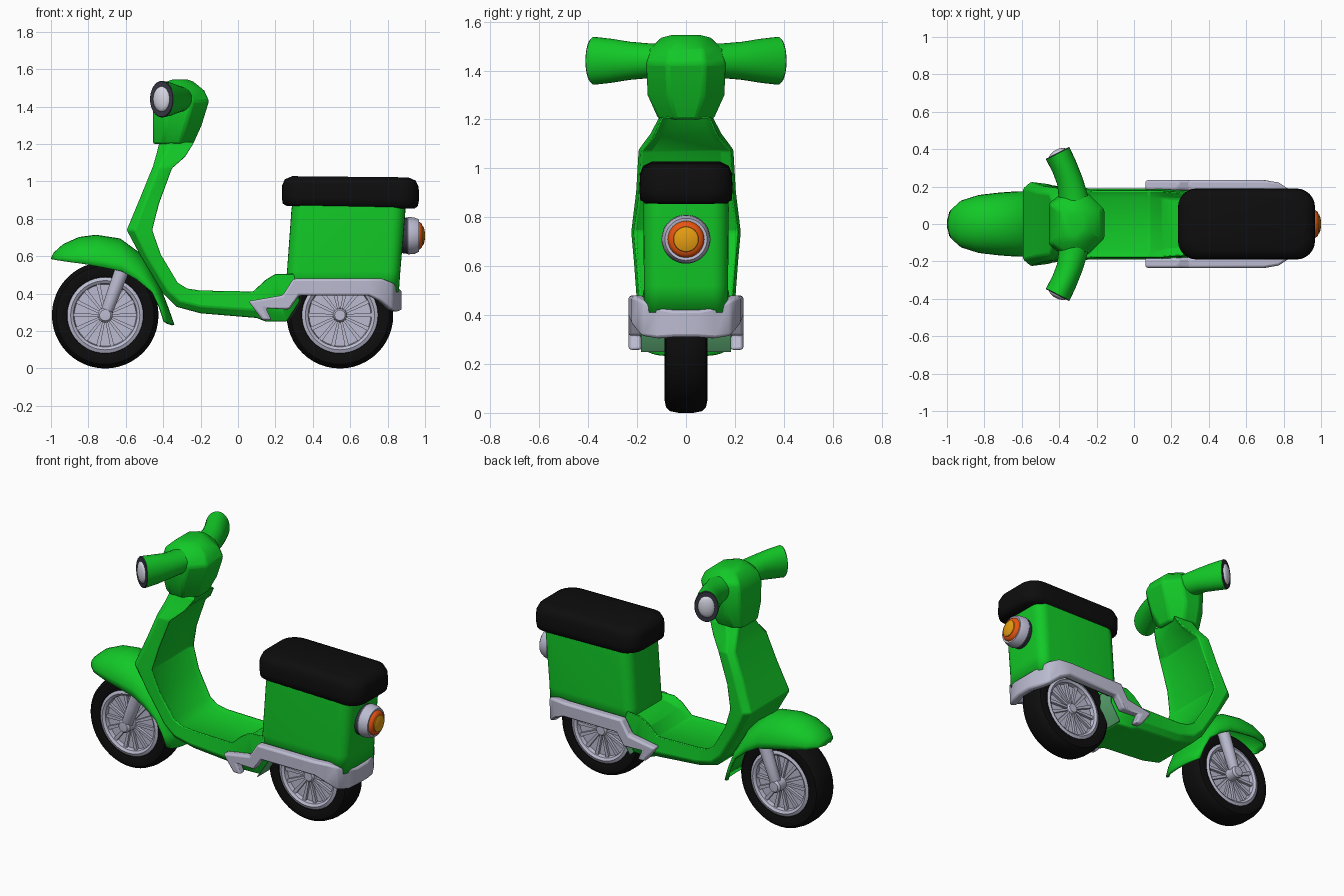
import bpy, bmesh, math
from mathutils import Vector

if "Cube" in bpy.data.objects:
    bpy.data.objects.remove(bpy.data.objects["Cube"])

def mat(name, r, g, b):
    m = bpy.data.materials.new(name)
    m.diffuse_color = (r, g, b, 1)
    m.use_nodes = True
    m.node_tree.nodes["Principled BSDF"].inputs["Base Color"].default_value = m.diffuse_color
    return m

GREEN = mat("green paint", 0.006, 0.58, 0.02)
PALE = mat("pale green panel", 0.10, 0.38, 0.16)
BLACK = mat("black rubber", 0.004, 0.004, 0.004)
DARK = mat("dark grey", 0.035, 0.037, 0.055)
CHROME = mat("lavender grey metal", 0.50, 0.50, 0.64)
WHITE = mat("pale glass", 0.68, 0.68, 0.78)
RED = mat("orange red lens", 0.80, 0.09, 0.005)
AMBER = mat("amber lens", 0.85, 0.36, 0.006)

def loft(name, sections, material, caps=(True, True), wrap=False, closed=True,
         bevel=0, thick=0, angle=35):
    """Skin a list of equal-length point loops."""
    bm = bmesh.new()
    rows = [[bm.verts.new(p) for p in s] for s in sections]
    n = len(rows[0])
    for i in range(len(rows) if wrap else len(rows) - 1):
        a, b = rows[i], rows[(i + 1) % len(rows)]
        for j in range(n if closed else n - 1):
            k = (j + 1) % n
            bm.faces.new((a[j], a[k], b[k], b[j]))
    if closed and not wrap:
        if caps[0]:
            bm.faces.new(rows[0])
        if caps[1]:
            bm.faces.new(rows[-1])
    bmesh.ops.remove_doubles(bm, verts=bm.verts, dist=1e-5)
    bmesh.ops.recalc_face_normals(bm, faces=bm.faces)
    me = bpy.data.meshes.new(name)
    bm.to_mesh(me)
    bm.free()
    me.materials.append(material)
    ob = bpy.data.objects.new(name, me)
    bpy.context.collection.objects.link(ob)
    if thick:
        md = ob.modifiers.new("shell", 'SOLIDIFY')
        md.thickness = thick
    if bevel:
        md = ob.modifiers.new("soft edges", 'BEVEL')
        md.width, md.segments, md.limit_method = bevel, 2, 'ANGLE'
    bpy.ops.object.select_all(action='DESELECT')
    ob.select_set(True)
    bpy.context.view_layer.objects.active = ob
    bpy.ops.object.shade_smooth_by_angle(angle=math.radians(angle))
    return ob

def lathe(name, profile, origin, axis, material, closed=False, n=48):
    """Spin a (radius, distance along axis) profile."""
    o, d = Vector(origin), Vector(axis).normalized()
    u = d.orthogonal().normalized()
    v = d.cross(u)
    rows = []
    for i in range(n):
        a = 2 * math.pi * i / n
        rows.append([o + d * t + (u * math.cos(a) + v * math.sin(a)) * r for r, t in profile])
    return loft(name, rows, material, wrap=True, closed=closed)

def rounded(x0, x1, w, r, z, slope=0, n=6):
    """Rounded rectangle in plan."""
    pts = []
    for cx, cy, a0 in ((x1 - r, w - r, 0), (x0 + r, w - r, 90),
                       (x0 + r, r - w, 180), (x1 - r, r - w, 270)):
        for i in range(n + 1):
            a = math.radians(a0 + 90 * i / n)
            x = cx + r * math.cos(a)
            pts.append((x, cy + r * math.sin(a), z + slope * (x - 0.6)))
    return pts

# Leg shield, floor and step: one ribbon of (front/under, back/top, half width)
stations = [((-.42, 1.21), (-.23, 1.21), .11), ((-.435, 1.15), (-.28, 1.13), .145),
            ((-.455, 1.08), (-.35, 1.07), .195), ((-.52, .92), (-.42, .88), .205),
            ((-.595, .74), (-.455, .74), .225), ((-.52, .60), (-.41, .61), .213),
            ((-.40, .40), (-.32, .46), .20), ((-.33, .33), (-.27, .43), .195),
            ((-.20, .295), (-.20, .42), .19), ((.10, .27), (.08, .415), .19),
            ((.15, .25), (.15, .48), .19), ((.26, .25), (.20, .51), .185),
            ((.33, .36), (.30, .51), .18)]
secs = []
for f, b, w in stations:
    def at(t, y):
        return (f[0] + (b[0] - f[0]) * t, y, f[1] + (b[1] - f[1]) * t)
    half = [(0, w - .035), (.3, w), (1, w - .012), (.86, w - .05)]
    secs.append([at(t, y) for t, y in half] + [at(t, -y) for t, y in reversed(half)])
loft("leg_shield_and_floor", secs, GREEN, bevel=.008)
loft("wheel_well_panel", [[(.268, y, .25), (.338, y, .36), (.338, y, .45), (.333, y, .45),
     (.333, y, .36), (.263, y, .25)] for y in (-.185, .185)], PALE)

# Seat box, open beneath for the rear wheel
loft("seat_box", [rounded(.25, .86, .172, .06, .41), rounded(.262, .868, .172, .065, .52),
     rounded(.285, .895, .175, .07, .84), rounded(.29, .895, .172, .07, .885)],
     GREEN, caps=(False, True), thick=.015)

# Seat cushion
loft("seat", [rounded(.26, .945, .165, .09, .862, -.02), rounded(.238, .962, .187, .10, .876, -.02),
     rounded(.235, .968, .19, .10, .91, -.02), rounded(.236, .966, .188, .10, .975, -.012),
     rounded(.25, .95, .175, .095, 1.008, -.01), rounded(.29, .91, .14, .09, 1.025, -.01)],
     BLACK, angle=60)

# Steering head
def head_loop(x0, x1, w, z):
    c = min(.085, w * .6)
    return [(x1, w - c, z), (x1 - c, w, z), (x0 + c * .8, w, z), (x0, w - c * .6, z),
            (x0, c * .6 - w, z), (x0 + c * .8, -w, z), (x1 - c, -w, z), (x1, c - w, z)]
loft("steering_head", [head_loop(-.455, -.24, .112, 1.2), head_loop(-.455, -.195, .157, 1.3),
     head_loop(-.455, -.155, .162, 1.43), head_loop(-.44, -.18, .155, 1.485),
     head_loop(-.39, -.24, .10, 1.535), head_loop(-.35, -.27, .06, 1.545)],
     GREEN, bevel=.012)

# Handlebars flaring into oval ends with lamps
def oval(x, y, a, b, deg, s, scale=1, out=0):
    t = math.radians(deg)          # heading towards -x from +y
    ring = []
    for i in range(32):
        q = 2 * math.pi * i / 32
        h = a * scale * math.cos(q)
        ring.append((x - out * math.sin(t) + h * math.cos(t),
                     s * (y + out * math.cos(t) + h * math.sin(t)),
                     1.44 + b * scale * math.sin(q)))
    return ring
for s, side in ((-1, "left"), (1, "right")):
    end = (-.407, .376, .071, .098, 27, s)
    loft(side + "_handlebar", [oval(-.31, .07, .085, .07, 0, s), oval(-.325, .15, .078, .071, 6, s),
         oval(-.343, .23, .07, .078, 15, s), oval(-.372, .305, .069, .090, 24, s), oval(*end)], GREEN)
    loft(side + "_lamp_ring", [oval(*end, scale=1, out=0), oval(*end, scale=.96, out=.005)], DARK)
    loft(side + "_lamp_glass", [oval(*end, scale=.7, out=0), oval(*end, scale=.68, out=.008),
         oval(*end, scale=.5, out=.016), oval(*end, scale=.2, out=.022)], WHITE, angle=60)

# Front mudguard: arched shell of (crest, lower edge, half width)
guard = [((-1.0, .59), (-1.0, .585), .02), ((-.985, .62), (-.975, .58), .08),
         ((-.935, .665), (-.925, .572), .125), ((-.85, .703), (-.83, .56), .155),
         ((-.76, .715), (-.72, .54), .168), ((-.63, .695), (-.62, .52), .175),
         ((-.50, .60), (-.54, .475), .175), ((-.42, .45), (-.46, .41), .172),
         ((-.37, .32), (-.42, .33), .165), ((-.34, .235), (-.395, .25), .155)]
secs = []
for t, b, w in guard:
    row = []
    for i in range(17):
        a = math.pi * i / 16
        k = math.sin(a) ** .9 if 0 < i < 16 else 0
        row.append((b[0] + (t[0] - b[0]) * k, w * math.cos(a), b[1] + (t[1] - b[1]) * k))
    secs.append(row)
loft("front_mudguard", secs, GREEN, closed=False, thick=.014, angle=50)

# Metal trim around the tail: upper x,z / lower x,z / y / facing angle
trim = [(.13, .258, .18, .258, .235, 90), (.055, .36, .15, .322, .235, 90),
        (.24, .392, .275, .315, .235, 90), (.295, .48, .325, .39, .235, 90),
        (.69, .48, .70, .39, .235, 85), (.775, .48, .765, .36, .222, 65),
        (.83, .46, .825, .315, .185, 45), (.86, .432, .86, .305, .12, 20),
        (.875, .42, .875, .31, .05, 5)]
secs = []
for s in (1, -1):
    part = []
    for hx, hz, lx, lz, y, deg in trim:
        dx, dy = .045 * math.cos(math.radians(deg)), .055 * math.sin(math.radians(deg))
        part.append([(hx, s * y, hz), (lx, s * y, lz),
                     (lx - dx, s * (y - dy), lz), (hx - dx, s * (y - dy), hz)])
    secs += part if s == 1 else part[::-1]
loft("tail_trim", secs, CHROME, bevel=.012)

# Wheels
def both(half):
    return half + [(r, -t) for r, t in reversed(half)]
for x, name in ((-.71, "front"), (.545, "rear")):
    c = (x, 0, .285)
    lathe(name + "_tyre", both([(.19, .05), (.205, .078), (.235, .087), (.262, .082),
          (.278, .065), (.285, .03)]), c, (0, 1, 0), BLACK, closed=True)
    lathe(name + "_rim", both([(0, .078), (.028, .078), (.036, .068), (.038, .048), (.165, .048),
          (.17, .072), (.185, .082), (.203, .074)]), c, (0, 1, 0), CHROME)
    for i in range(14):
        a = 2 * math.pi * i / 14
        d, e = Vector((math.cos(a), 0, math.sin(a))), Vector((-math.sin(a), 0, math.cos(a)))
        secs = [[Vector(c) + d * r + e * (p * w) + Vector((0, q * h, 0))
                 for p, q in ((-1, -1), (1, -1), (1, 1), (-1, 1))]
                for r, w, h in ((.03, .006, .066), (.17, .011, .064))]
        loft(f"{name}_spoke_{i}", secs, CHROME)

# Front fork legs with axle bosses
for s, side in ((-1, "left"), (1, "right")):
    foot, top = Vector((-.715, s * .105, .27)), Vector((-.60, s * .105, .58))
    lathe(side + "_fork_leg", [(0, 0), (.026, .004), (.032, .02), (.036, .16),
          (.04, (top - foot).length), (0, (top - foot).length)], foot, top - foot, CHROME, n=20)
    lathe(side + "_axle_boss", [(.04, .06), (.04, .125), (.03, .138), (0, .14)],
          (-.71, 0, .285), (0, s, 0), CHROME, n=24)

# Tail light
o, ax = (0, 0, .71), (1, 0, 0)
lathe("tail_light_base", [(.085, .85), (.093, .875), (.097, .905), (0, .905)], o, ax, DARK)
lathe("tail_light_ring", [(.094, .9), (.1, .91), (.097, .945), (.086, .968), (.074, .966), (.07, .94)],
      o, ax, CHROME)
lathe("tail_light_red_lens", [(.078, .95), (.074, .97), (.065, .982), (.05, .987), (0, .987)], o, ax, RED)
lathe("tail_light_amber_lens", [(.053, .983), (.05, .991), (.03, .998), (0, 1.0)], o, ax, AMBER)
